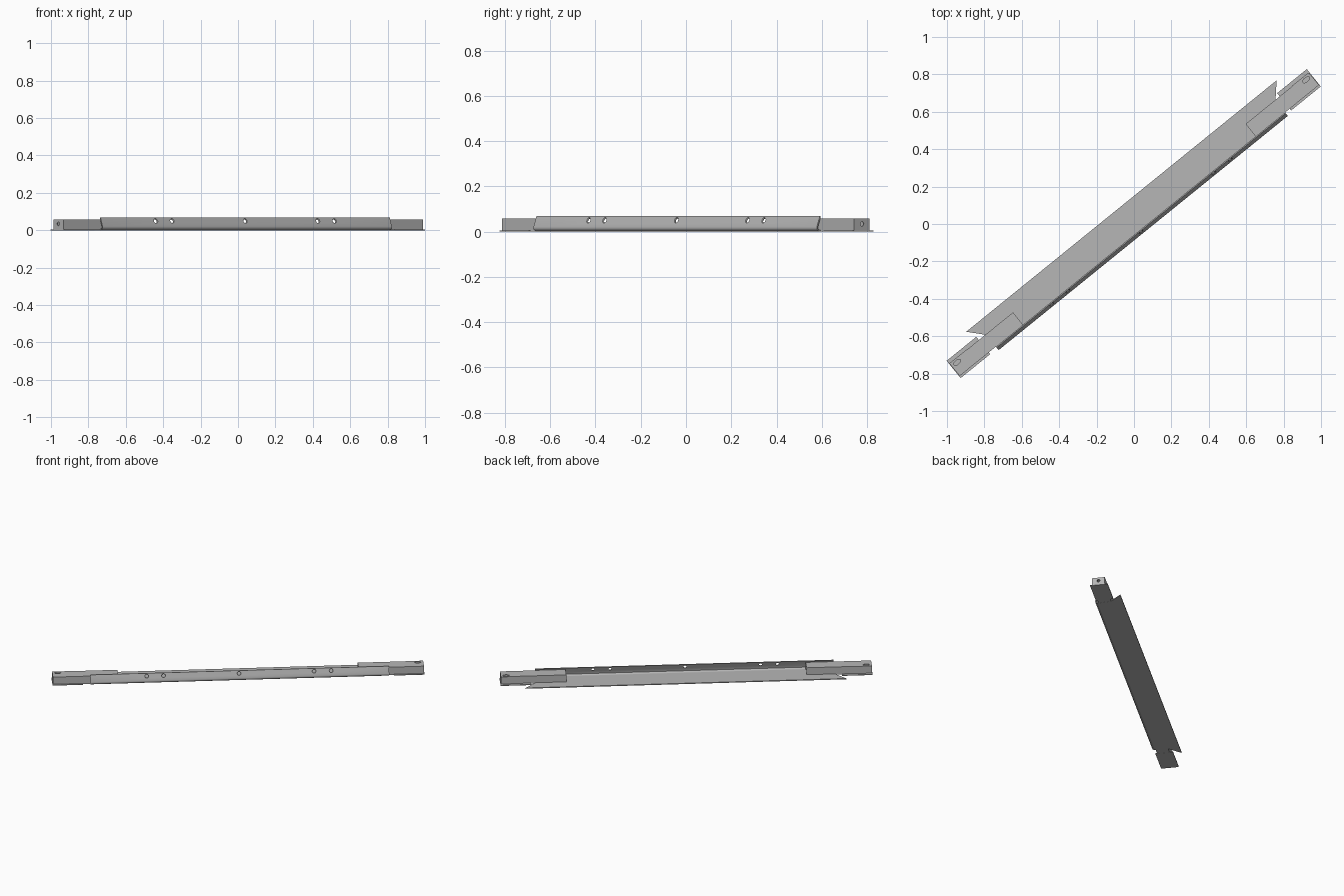
import bpy, bmesh, math
from mathutils import Matrix, Vector

if "Cube" in bpy.data.objects:
    bpy.data.objects.remove(bpy.data.objects["Cube"])

ROT = Matrix.Rotation(math.radians(39), 4, 'Z')   # rail runs diagonally
MID = 0.008                                       # rail centre along its length

steel = bpy.data.materials.new("grey_steel")
steel.diffuse_color = (0.47, 0.47, 0.47, 1)
steel.use_nodes = True
steel.node_tree.nodes["Principled BSDF"].inputs["Base Color"].default_value = steel.diffuse_color


def finish(name, bm):
    bmesh.ops.recalc_face_normals(bm, faces=bm.faces)
    me = bpy.data.meshes.new(name)
    bm.to_mesh(me)
    bm.free()
    me.materials.append(steel)
    ob = bpy.data.objects.new(name, me)
    bpy.context.collection.objects.link(ob)
    return ob


def prism(name, pts, offset):
    """Extrude a closed polygon of 3D points along an offset."""
    bm = bmesh.new()
    f = bm.faces.new([bm.verts.new(p) for p in pts])
    r = bmesh.ops.extrude_face_region(bm, geom=[f])
    bmesh.ops.translate(bm, vec=Vector(offset),
                        verts=[v for v in r["geom"] if isinstance(v, bmesh.types.BMVert)])
    return finish(name, bm)


def slab(name, outline, z0, z1):
    return prism(name, [(x, y, z0) for x, y in outline], (0, 0, z1 - z0))


def rect(x0, x1, y0, y1):
    return [(x0, y0), (x1, y0), (x1, y1), (x0, y1)]


def cone_cutter(pos, direction, r1, r2, depth, stretch=1):
    """Round cutter centred on pos, r1 at its start and r2 at its end."""
    bm = bmesh.new()
    q = Vector(direction).to_track_quat('Z', 'Y').to_matrix().to_4x4()
    bmesh.ops.create_cone(bm, cap_ends=True, segments=20, radius1=r1, radius2=r2, depth=depth,
                          matrix=Matrix.Translation(pos) @ Matrix.Diagonal((stretch, 1, 1, 1)) @ q)
    return finish("cutter", bm)


def cut(ob, cutters):
    for c in cutters:
        c.hide_render = True
        m = ob.modifiers.new("cut", 'BOOLEAN')
        m.operation, m.solver, m.object = 'DIFFERENCE', 'EXACT', c
        bpy.context.view_layer.objects.active = ob
        bpy.ops.object.modifier_apply(modifier=m.name)
        bpy.data.objects.remove(c)


parts = []

# Flat floor plate with a pointed rear corner at each end
half = [(0.993, -0.05), (1.0, 0.042), (1.068, 0.117)]
outline = [(MID + x, y) for x, y in half] + [(MID - x, y) for x, y in reversed(half)]
parts.append(slab("floor_plate", outline, 0, 0.006))

# Front wall: rounded bend at the bottom, leaning inward to the top
section = [(-0.048, 0), (-0.058, 0.002), (-0.065, 0.007), (-0.0685, 0.013), (-0.068, 0.021),
           (-0.051, 0.068), (-0.045, 0.067), (-0.062, 0.020), (-0.0625, 0.014),
           (-0.060, 0.010), (-0.056, 0.007), (-0.048, 0.006)]
wall = prism("front_wall", [(MID - 0.995, y, z) for y, z in section], (1.99, 0, 0))

# Countersunk holes in the wall
inward = Vector((0, 0.94, -0.34))
holes = []
for s in (-0.612, -0.5, 0.003, 0.503, 0.617):
    p = Vector((s, -0.0575, 0.050))
    holes.append(cone_cutter(p - inward * 0.001, inward, 0.019, 0.009, 0.012))
    holes.append(cone_cutter(p, inward, 0.010, 0.010, 0.05))
cut(wall, holes)
parts.append(wall)

# End brackets, mirrored
Y0, Y1, TOP, T = -0.045, 0.040, 0.057, 0.004
channel = [(Y0, 0.004), (Y0, TOP), (Y1, TOP), (Y1, 0.004),
           (Y1 - T, 0.004), (Y1 - T, TOP - T), (Y0 + T, TOP - T), (Y0 + T, 0.004)]
for side, m in (("left", -1), ("right", 1)):
    # Inner channel resting on the floor plate
    parts.append(prism(f"{side}_inner_channel", [(m * 0.80, y, z) for y, z in channel],
                       (m * 0.205, 0, 0)))
    # Outer channel with a slot in its top
    outer = prism(f"{side}_outer_channel", [(m * 1.005, y, z) for y, z in channel],
                  (m * 0.230, 0, 0))
    cut(outer, [cone_cutter((m * 1.20, 0.02, TOP), (0, 0, 1), 0.011, 0.011, 0.03, 2)])
    parts.append(outer)
    # End cap with a bolt hole
    cap = prism(f"{side}_end_cap", [(m * 1.231, y, z) for y, z in
                                    ((Y0, 0.004), (Y1, 0.004), (Y1, TOP), (Y0, TOP))],
                (m * 0.005, 0, 0))
    cut(cap, [cone_cutter((m * 1.233, 0, 0.034), (1, 0, 0), 0.010, 0.010, 0.04)])
    parts.append(cap)
    # Folded tab on the rear of the end cap
    parts.append(prism(f"{side}_rear_tab", [(m * x, Y1 - 0.001, z) for x, z in
                                            ((1.12, 0.004), (1.235, 0.004),
                                             (1.235, TOP), (1.12, TOP))], (0, 0.003, 0)))
    # Foot plate and the narrow neck joining it to the floor plate
    parts.append(slab(f"{side}_foot_plate",
                      [(m * x, y) for x, y in rect(1.035, 1.239, -0.057, 0.062)], 0, 0.005))
    parts.append(slab(f"{side}_neck",
                      [(m * x, y) for x, y in rect(0.98, 1.04, Y0, Y1)], 0.0005, 0.005))

# Turn everything to the diagonal and keep sharp edges
for ob in parts:
    ob.data.transform(ROT)
    ob.select_set(True)
bpy.context.view_layer.objects.active = parts[0]
bpy.ops.object.shade_smooth_by_angle(angle=math.radians(35))
